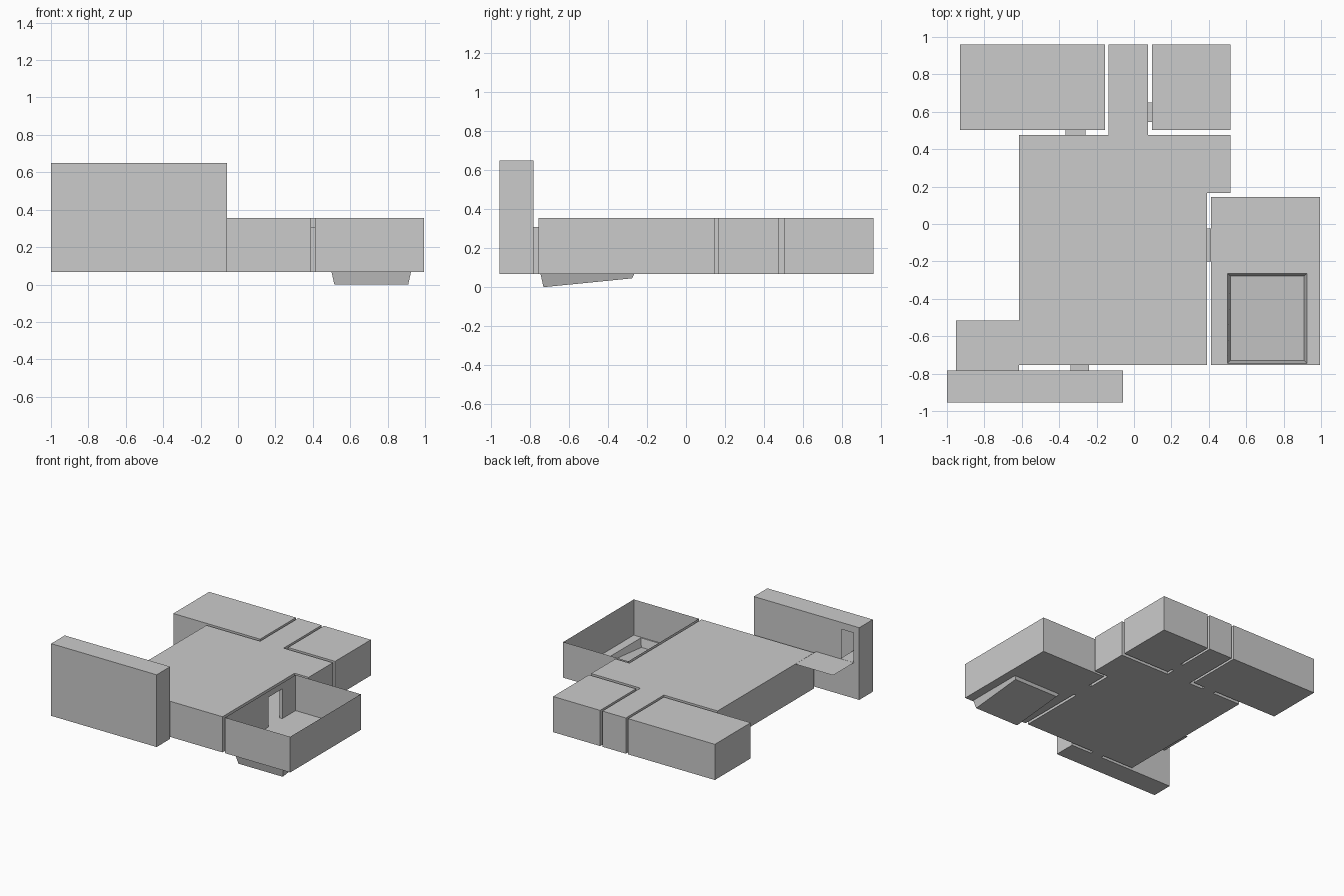
import bpy
import bmesh
from mathutils import Vector

if "Cube" in bpy.data.objects:
    bpy.data.objects.remove(bpy.data.objects["Cube"])

FLOOR, CEIL, LINTEL = 0.067, 0.355, 0.307


def make_object(name, faces):
    """Turn a list of polygons into one welded mesh object."""
    bm = bmesh.new()
    for pts in faces:
        bm.faces.new([bm.verts.new(p) for p in pts])
    bmesh.ops.remove_doubles(bm, verts=bm.verts, dist=0.0001)
    me = bpy.data.meshes.new(name)
    bm.to_mesh(me)
    bm.free()
    ob = bpy.data.objects.new(name, me)
    bpy.context.collection.objects.link(ob)
    return ob


def rect(x0, y0, x1, y1):
    return [(x0, y0), (x1, y0), (x1, y1), (x0, y1)]


def flat(outline, z, up=True):
    pts = [(x, y, z) for x, y in outline]
    return pts if up else pts[::-1]


def wall(a, b, z0, z1):
    return [(*a, z0), (*b, z0), (*b, z1), (*a, z1)]


def wall_with_doors(a, b, z0, z1, doors):
    """Sheet wall from a to b; doors are (near, far, sill, head) along it."""
    a, b = Vector(a), Vector(b)
    direction = (b - a).normalized()
    faces, start = [], a
    for near, far, sill, head in sorted(doors):
        p, q = a + direction * near, a + direction * far
        faces.append(wall(start, p, z0, z1))
        faces.append(wall(p, q, head, z1))
        if sill > z0:
            faces.append(wall(p, q, z0, sill))
        start = q
    faces.append(wall(start, b, z0, z1))
    return faces


def room(name, outline, top=CEIL, doors={}, roof=True, hole=None):
    faces = []
    for i, a in enumerate(outline):
        b = outline[(i + 1) % len(outline)]
        faces += wall_with_doors(a, b, FLOOR, top, doors.get(i, []))
    if roof:
        faces.append(flat(outline, top))
    if hole:
        for i in range(4):
            j = (i + 1) % 4
            faces.append(flat([outline[i], outline[j], hole[j], hole[i]], FLOOR, False))
    else:
        faces.append(flat(outline, FLOOR, False))
    return make_object(name, faces)


def passage(name, x0, y0, x1, y1, along_x):
    """Short doorway tunnel, open at both ends."""
    r = rect(x0, y0, x1, y1)
    sides = (0, 2) if along_x else (1, 3)
    faces = [wall(r[i], r[(i + 1) % 4], FLOOR, LINTEL) for i in sides]
    faces += [flat(r, LINTEL), flat(r, FLOOR, False)]
    return make_object(name, faces)


def door(near, far):
    return (near, far, FLOOR, LINTEL)


# Main hall with its corridor to the back
hall = [(-.615, -.755), (.39, -.755), (.39, .165), (.515, .165), (.515, .475),
        (.075, .475), (.075, .96), (-.135, .96), (-.135, .475), (-.615, .475)]
room("main_hall", hall, doors={0: [door(.275, .375)], 1: [door(.555, .73)],
                               5: [door(.07, .175)], 8: [door(.125, .23)]})

# Two closed back rooms
room("back_left_room", rect(-.93, .503, -.155, .96), doors={0: [door(.565, .67)]})
room("back_right_room", rect(.095, .503, .515, .96), doors={3: [door(.31, .415)]})

# Roofless side room with a sunken basin in the floor
rim = rect(.5, -.745, .925, -.265)
room("open_side_room", rect(.413, -.755, .995, .145), roof=False, hole=rim,
     doors={3: [door(.17, .345)]})
top = flat(rim, FLOOR)
bottom = [(x, y, 0 if y < -.5 else .045) for x, y in rect(.515, -.73, .91, -.277)]
make_object("sunken_basin", [bottom[::-1]] + [
    [bottom[i], bottom[(i + 1) % 4], top[(i + 1) % 4], top[i]] for i in range(4)])

# Tall stairwell with a lower door and an upper door
room("tall_stairwell", rect(-1, -.955, -.058, -.782), top=.65,
     doors={2: [door(.182, .282), (.782, .892, CEIL, .595)]})
make_object("upper_landing", [flat(rect(-1, -.955, -.83, -.782), CEIL)])

# Flat roof terrace outside the upper door
make_object("roof_terrace", [flat(rect(-.952, -.782, -.615, -.517), CEIL - .001)])

# Doorway tunnels between rooms
passage("stairwell_doorway", -.34, -.782, -.24, -.755, False)
passage("side_room_doorway", .39, -.2, .413, -.025, True)
passage("back_left_doorway", -.365, .475, -.26, .503, False)
passage("back_right_doorway", .075, .545, .095, .65, True)
